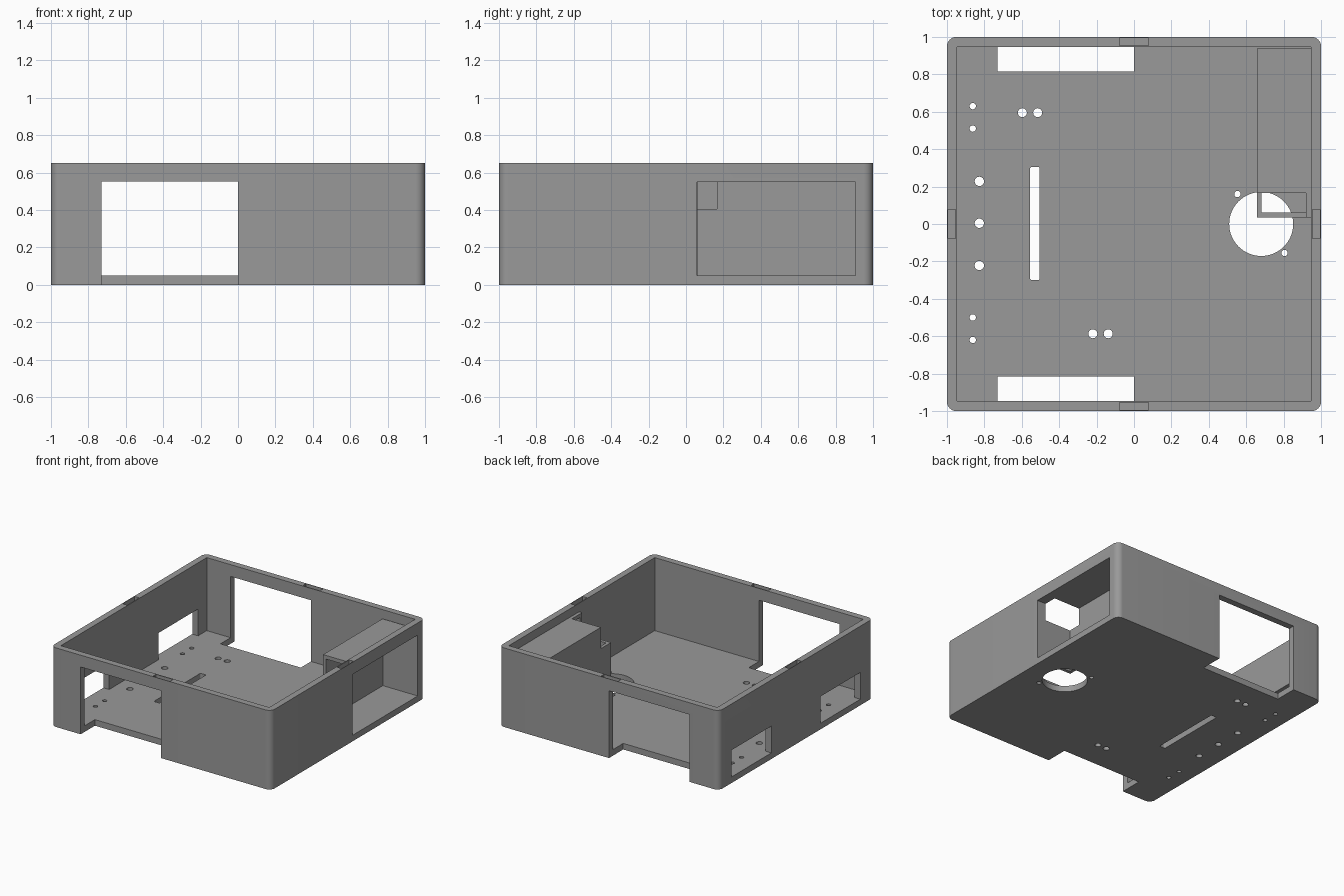
import bpy, bmesh, math

if "Cube" in bpy.data.objects:
    bpy.data.objects.remove(bpy.data.objects["Cube"])

grey = bpy.data.materials.new("grey plastic")
grey.diffuse_color = (0.32, 0.32, 0.32, 1)
grey.use_nodes = True
grey.node_tree.nodes["Principled BSDF"].inputs["Base Color"].default_value = grey.diffuse_color


def add_object(name, bm):
    bmesh.ops.recalc_face_normals(bm, faces=bm.faces)
    mesh = bpy.data.meshes.new(name)
    bm.to_mesh(mesh)
    bm.free()
    mesh.materials.append(grey)
    obj = bpy.data.objects.new(name, mesh)
    bpy.context.collection.objects.link(obj)
    return obj


def prism(name, outline, z0, z1):
    """Extrude a flat outline from z0 to z1."""
    bm = bmesh.new()
    face = bm.faces.new([bm.verts.new((x, y, z0)) for x, y in outline])
    ext = bmesh.ops.extrude_face_region(bm, geom=[face])
    for v in ext["geom"]:
        if isinstance(v, bmesh.types.BMVert):
            v.co.z = z1
    return add_object(name, bm)


def box(name, x0, x1, y0, y1, z0, z1):
    return prism(name, [(x0, y0), (x1, y0), (x1, y1), (x0, y1)], z0, z1)


def rounded(x0, x1, y0, y1, r, n=8):
    pts = []
    for cx, cy, start in ((x1 - r, y1 - r, 0), (x0 + r, y1 - r, 90),
                          (x0 + r, y0 + r, 180), (x1 - r, y0 + r, 270)):
        for i in range(n + 1):
            a = math.radians(start + 90 * i / n)
            pts.append((cx + r * math.cos(a), cy + r * math.sin(a)))
    return pts


def circle(cx, cy, r, n):
    return [(cx + r * math.cos(math.tau * i / n), cy + r * math.sin(math.tau * i / n))
            for i in range(n)]


def cut(obj, cutter):
    """Subtract a cutter, then discard it."""
    mod = obj.modifiers.new("cut", 'BOOLEAN')
    mod.operation = 'DIFFERENCE'
    mod.solver = 'EXACT'
    mod.object = cutter
    bpy.context.view_layer.objects.active = obj
    bpy.ops.object.modifier_apply(modifier=mod.name)
    bpy.data.objects.remove(cutter, do_unlink=True)


H, INNER, FLOOR = 0.65, 0.947, 0.05

# open tray with rounded outer corners
case = prism("case", rounded(-1, 1, -1, 1, 0.05), 0, H)
cut(case, box("cavity", -INNER, INNER, -INNER, INNER, FLOOR, 1))

# front and back openings that also notch the floor, and left wall windows
for s in (-1, 1):
    ya, yb = sorted((s * 0.815, s * 1.1))
    cut(case, box("opening", -0.73, 0, ya, yb, -0.1, 0.553))
    ya, yb = sorted((s * 0.32, s * 0.835))
    cut(case, box("window", -1.1, -0.9, ya, yb, FLOOR, 0.27))

# right wall opening for the pocket
cut(case, box("side_opening", 0.9, 1.1, 0.06, 0.905, FLOOR, 0.55))

# shallow slots in the middle of each rim
for s in (-1, 1):
    a, b = sorted((s * 0.955, s * 0.995))
    cut(case, box("rim_slot", -0.078, 0.078, a, b, 0.6, 0.7))
    cut(case, box("rim_slot", a, b, -0.078, 0.078, 0.6, 0.7))

# floor holes: x, y, radius
holes = [(0.68, 0, 0.171), (0.553, 0.16, 0.017), (0.805, -0.155, 0.017)]
holes += [(-0.862, y, 0.017) for y in (0.63, 0.51, -0.5, -0.62)]
holes += [(-0.827, y, 0.025) for y in (0.228, 0.004, -0.222)]
holes += [(x, 0.595, 0.024) for x in (-0.597, -0.515)]
holes += [(x, -0.587, 0.024) for x in (-0.22, -0.138)]
for x, y, r in holes:
    cut(case, prism("hole", circle(x, y, r, 64 if r > 0.1 else 24), -0.1, 0.051))
cut(case, prism("slot", rounded(-0.555, -0.504, -0.3, 0.305, 0.008, 3), -0.1, 0.051))

# side pocket: hollow housing with a lowered, open front corner
pocket = box("side_pocket", 0.657, INNER, 0.035, 0.937, FLOOR, 0.58)
cut(pocket, box("pocket_space", 0.683, 1.1, 0.062, 0.905, 0, 0.55))
cut(pocket, box("pocket_notch", 0.6, 0.92, 0, 0.167, 0.405, 0.7))

# crisp edges, smooth curves
for obj in (case, pocket):
    bpy.ops.object.select_all(action='DESELECT')
    obj.select_set(True)
    bpy.context.view_layer.objects.active = obj
    bpy.ops.object.shade_smooth_by_angle(angle=math.radians(30))
